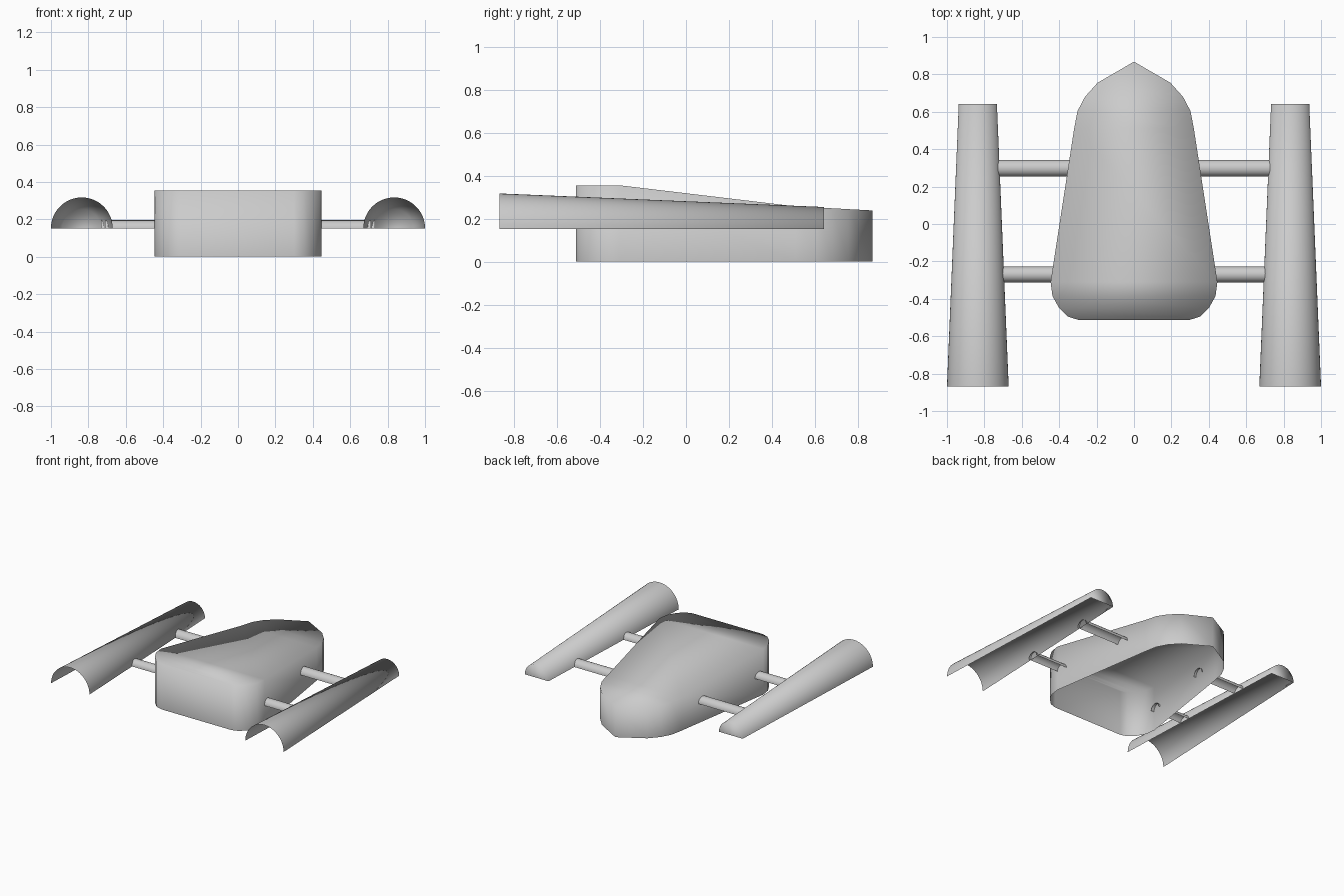
import bpy, bmesh
from math import sin, cos, pi

if "Cube" in bpy.data.objects:
    bpy.data.objects.remove(bpy.data.objects["Cube"])


def finish(name, bm):
    """Turn a bmesh into a fully smooth-shaded object."""
    bmesh.ops.recalc_face_normals(bm, faces=bm.faces)
    for f in bm.faces:
        f.smooth = True
    mesh = bpy.data.meshes.new(name)
    bm.to_mesh(mesh)
    bm.free()
    obj = bpy.data.objects.new(name, mesh)
    bpy.context.collection.objects.link(obj)
    return obj


def half_pipe(name, start, end, r0, r1, along, segs=16, cap_end=False):
    """Open-bottomed half tube running along 'x' or 'y'."""
    bm = bmesh.new()
    rings = []
    for (x, y, z), r in ((start, r0), (end, r1)):
        ring = []
        for i in range(segs + 1):
            a = pi * i / segs
            c, h = r * cos(a), z + r * sin(a)
            ring.append(bm.verts.new((x + c, y, h) if along == 'y' else (x, y + c, h)))
        rings.append(ring)
    for i in range(segs):
        bm.faces.new((rings[0][i], rings[0][i + 1], rings[1][i + 1], rings[1][i]))
    if cap_end:
        bm.faces.new(rings[1])
    obj = finish(name, bm)
    # make sure the outer side of the shell faces up
    if sum(p.normal.z * p.area for p in obj.data.polygons) < 0:
        obj.data.flip_normals()
    return obj


# Hull: half outline from front to nose (x, y, top height), open underneath
half = [(.30, -.512, .355), (.353, -.495, .355), (.40, -.45, .355), (.436, -.385, .355),
        (.446, -.31, .355), (.32, .51, .257), (.302, .604, .252), (.262, .68, .248),
        (.195, .755, .244)]
bm = bmesh.new()
right, left = [], []
for side, s in ((right, 1), (left, -1)):
    for x, y, z in half:
        side.append((bm.verts.new((s * x, y, z)), bm.verts.new((s * x, y, 0))))
nose = (bm.verts.new((0, .868, .238)), bm.verts.new((0, .868, 0)))

# walls
loop = right + [nose] + left[::-1]
for a, b in zip(loop, loop[1:] + loop[:1]):
    bm.faces.new((a[0], b[0], b[1], a[1]))
# sloping deck
for i in range(len(half) - 1):
    bm.faces.new((right[i][0], right[i + 1][0], left[i + 1][0], left[i][0]))
bm.faces.new((right[-1][0], nose[0], left[-1][0]))
hull = finish("hull", bm)
if sum(p.normal.z * p.area for p in hull.data.polygons) < 0:
    hull.data.flip_normals()

for s, tag in ((1, "right"), (-1, "left")):
    # tapering side pods, closed at the narrow rear end
    half_pipe(tag + "_pod", (s * .835, -.868, .152), (s * .835, .642, .152),
              .165, .102, 'y', 24, cap_end=True)
    # struts joining the pods to the hull
    half_pipe(tag + "_rear_strut", (s * .34, .298, .152), (s * .732, .298, .152),
              .045, .045, 'x')
    half_pipe(tag + "_front_strut", (s * .42, -.27, .152), (s * .71, -.27, .152),
              .042, .042, 'x')
